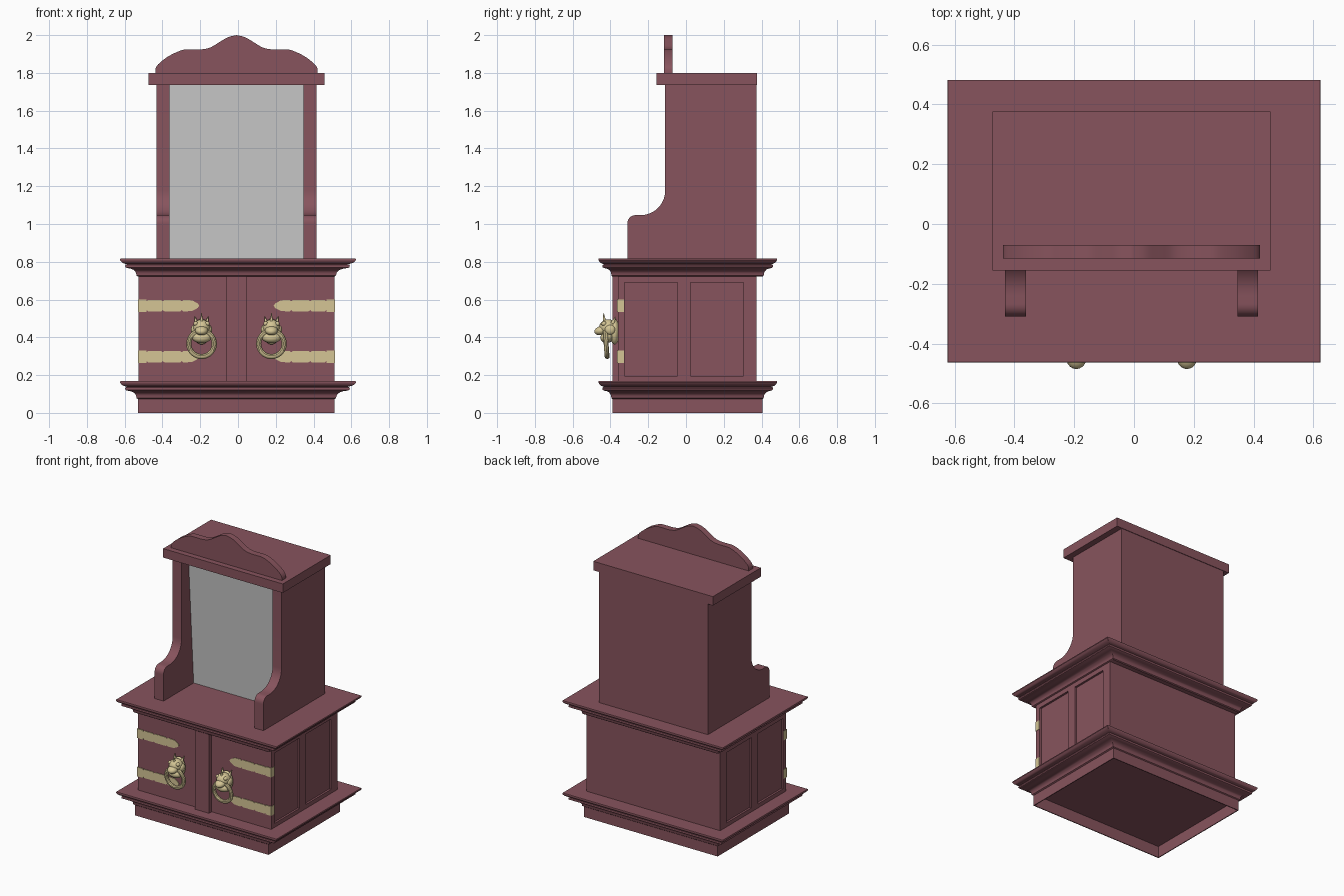
import bpy, bmesh, math
from mathutils import Matrix, Vector

if "Cube" in bpy.data.objects:
    bpy.data.objects.remove(bpy.data.objects["Cube"])

CX = -0.008  # the symmetry plane of the cabinet


def material(name, rgb):
    m = bpy.data.materials.new(name)
    m.diffuse_color = (*rgb, 1)
    m.use_nodes = True
    m.node_tree.nodes["Principled BSDF"].inputs["Base Color"].default_value = m.diffuse_color
    return m


WOOD = material("red_wood", (0.245, 0.088, 0.11))
BRASS = material("old_brass", (0.66, 0.56, 0.30))


def finish(name, bm, mat, mirror=False, angle=35):
    bmesh.ops.recalc_face_normals(bm, faces=bm.faces)
    me = bpy.data.meshes.new(name)
    bm.to_mesh(me)
    bm.free()
    me.shade_smooth()
    me.set_sharp_from_angle(angle=math.radians(angle))
    ob = bpy.data.objects.new(name, me)
    bpy.context.collection.objects.link(ob)
    ob.location.x = CX
    if mat:
        me.materials.append(mat)
    if mirror:
        ob.modifiers.new("mirror", 'MIRROR')
    return ob


def add_box(bm, x, y, z):
    size = (x[1] - x[0], y[1] - y[0], z[1] - z[0])
    mid = Vector((x[0] + x[1], y[0] + y[1], z[0] + z[1])) / 2
    bmesh.ops.create_cube(bm, size=1, matrix=Matrix.Translation(mid) @ Matrix.Diagonal((*size, 1)))


def box(name, x, y, z, mat=WOOD, **kw):
    bm = bmesh.new()
    add_box(bm, x, y, z)
    return finish(name, bm, mat, **kw)


def add_prism(bm, pts, lo, hi, axis):
    """Extrude a 2D outline along x (points are y,z) or y (points are x,z)."""
    put = (lambda p, d: (d, p[0], p[1])) if axis == 'x' else (lambda p, d: (p[0], d, p[1]))
    a = [bm.verts.new(put(p, lo)) for p in pts]
    b = [bm.verts.new(put(p, hi)) for p in pts]
    bm.faces.new(a)
    bm.faces.new(b[::-1])
    for i in range(len(pts)):
        j = (i + 1) % len(pts)
        bm.faces.new((a[i], a[j], b[j], b[i]))


def spline(pts, n=5):
    """Smooth curve through the given 2D points."""
    p = [Vector(q) for q in [pts[0]] + pts + [pts[-1]]]
    out = []
    for i in range(1, len(p) - 2):
        a, b, c, d = p[i - 1:i + 3]
        for k in range(n):
            t = k / n
            out.append(0.5 * (2 * b + (c - a) * t + (2 * a - 5 * b + 4 * c - d) * t * t
                              + (3 * b - a - 3 * c + d) * t ** 3))
    return out + [p[-1]]


def rings(name, sections, cap_low, cap_high):
    """Loft rectangles given as (x0, x1, y0, y1, z)."""
    bm = bmesh.new()
    rows = []
    for x0, x1, y0, y1, z in sections:
        rows.append([bm.verts.new((x - CX, y, z)) for x, y in
                     ((x0, y0), (x1, y0), (x1, y1), (x0, y1))])
    for a, b in zip(rows, rows[1:]):
        for i in range(4):
            j = (i + 1) % 4
            bm.faces.new((a[i], a[j], b[j], b[i]))
    if cap_low:
        bm.faces.new(rows[0][::-1])
    if cap_high:
        bm.faces.new(rows[-1])
    return finish(name, bm, WOOD)


# Hollow plinth, open underneath
rings("plinth", [(-.53, .51, -.389, .405, .085), (-.53, .51, -.389, .405, 0),
                 (-.524, .504, -.383, .399, 0), (-.524, .504, -.383, .399, .08)], False, True)

# Stepped mouldings: share of full overhang, height
PROFILE = [(0, 0), (.08, .005), (.10, .018), (.15, .027), (.26, .036), (.42, .042), (.62, .045),
           (.70, .049), (.72, .056), (.70, .062), (.62, .065), (.70, .067), (.80, .070),
           (.90, .075), (.96, .081), (1, .087), (1, .092), (.985, .095)]


def moulding(name, z, solid):
    lo, hi = (-.53, .51, -.389, .405), (-.624, .624, -.463, .482)
    rows = [tuple(a + (b - a) * t for a, b in zip(lo, hi)) + (z + h,) for t, h in PROFILE]
    rings(name, rows, solid, True)


moulding("base_moulding", .073, False)
moulding("counter_moulding", .722, True)

# Lower cupboard: core with framed, recessed side panels
box("cupboard_core", (-.505, .505), (-.34, .373), (.15, .74))
bm = bmesh.new()
for y in ((-.335, -.325), (-.045, .024), (.304, .373)):
    add_box(bm, (.50, .519), y, (.15, .74))
for y in ((-.325, -.045), (.024, .304)):
    for z in ((.15, .196), (.69, .74)):
        add_box(bm, (.50, .519), y, z)
finish("side_frame", bm, WOOD, mirror=True)

# Doors and raised centre post
box("door", (.054, .519), (-.36, -.335), (.16, .735), mirror=True)
box("centre_post", (-.055, .055), (-.389, -.335), (.16, .735))

# Strap hinges: wrapped knuckle, two notched segments, pointed tip
bm = bmesh.new()
for z in (.5675, .2975):
    h = .0325
    add_box(bm, (.476, .5215), (-.365, -.328), (z - h, z + h))
    for a, b in ((.39, .476), (.29, .39)):
        c = .009
        add_prism(bm, [(a, z - h + c), (a + c, z - h + .002), (b - c, z - h + .002), (b, z - h + c),
                       (b, z + h - c), (b - c, z + h - .002), (a + c, z + h - .002), (a, z + h - c)],
                  -.364, -.355, 'y')
    add_prism(bm, [(.29, z - h + .009), (.281, z - h + .002), (.235, z - h + .004), (.205, z - .012),
                   (.197, z), (.205, z + .012), (.235, z + h - .004), (.281, z + h - .002),
                   (.29, z + h - .009)], -.364, -.355, 'y')
finish("strap_hinge", bm, BRASS, mirror=True)

# Beast-head door pulls
U = .185
bm = bmesh.new()


def blob(dx, y, z, rx, ry, rz, tilt=0):
    m = (Matrix.Translation((U + dx, y, z)) @ Matrix.Rotation(tilt, 4, 'X')
         @ Matrix.Diagonal((rx, ry, rz, 1)))
    bmesh.ops.create_uvsphere(bm, u_segments=20, v_segments=12, radius=1, matrix=m)


def horn(dx, y, z, r, length, lean, side):
    m = (Matrix.Translation((U + dx, y, z)) @ Matrix.Rotation(lean, 4, 'X')
         @ Matrix.Rotation(side, 4, 'Y') @ Matrix.Translation((0, 0, length / 2)))
    bmesh.ops.create_cone(bm, cap_ends=True, segments=10, radius1=r, radius2=.001,
                          depth=length, matrix=m)


blob(0, -.378, .43, .046, .026, .068)            # neck
blob(0, -.412, .452, .046, .048, .043)           # skull
blob(0, -.448, .436, .034, .038, .024, .25)      # snout
blob(0, -.418, .400, .052, .036, .030, .25)      # jaw
horn(0, -.432, .485, .009, .045, .1, 0)          # crest spike
for s in (-1, 1):
    blob(s * .030, -.434, .472, .013, .014, .012)        # eye
    blob(s * .040, -.402, .440, .016, .028, .026)        # cheek
    horn(s * .026, -.388, .475, .011, .040, -.4, s * .25)  # ear
finish("beast_head", bm, BRASS, mirror=True, angle=60)

# Pull rings
bm = bmesh.new()
N, K, TUBE = 36, 10, .0135
grid = []
for i in range(N):
    a = 2 * math.pi * i / N
    row = []
    for k in range(K):
        b = 2 * math.pi * k / K
        r = .0675 + TUBE * math.cos(b)
        z = r * math.sin(a)
        row.append(bm.verts.new((U + r * math.cos(a), -.423 + TUBE * math.sin(b) - .08 * z, .366 + z)))
    grid.append(row)
for i in range(N):
    for k in range(K):
        p, q = grid[i], grid[(i + 1) % N]
        bm.faces.new((p[k], q[k], q[(k + 1) % K], p[(k + 1) % K]))
finish("pull_ring", bm, BRASS, mirror=True)

# Upper side panels with scrolled front edge
outline = [(.373, .81), (-.31, .81), (-.31, 1.0)]
outline += [(-.268 - .042 * math.cos(t * math.pi / 12), 1.005 + .042 * math.sin(t * math.pi / 12))
            for t in range(7)]
outline += [(-.24 + .13 * math.sin(t * math.pi / 20), 1.177 - .13 * math.cos(t * math.pi / 20))
            for t in range(11)]
outline += [(-.11, 1.745), (.373, 1.745)]
bm = bmesh.new()
add_prism(bm, outline, .354, .423, 'x')
finish("upper_side", bm, WOOD, mirror=True)

# Back board and slightly leaning mirror pane
box("upper_back", (-.357, .357), (.345, .373), (.81, 1.745))
bm = bmesh.new()
add_prism(bm, [(.025, .81), (-.035, 1.745), (-.015, 1.745), (.045, .81)], -.356, .356, 'x')
finish("mirror_pane", bm, None)

# Cornice board
box("cornice", (-.465, .465), (-.155, .377), (1.737, 1.80))

# Wavy crest
half = [(.43, 1.82), (.415, 1.845), (.36, 1.888), (.29, 1.92), (.24, 1.924), (.19, 1.924),
        (.14, 1.934), (.09, 1.963), (.045, 1.989), (0, 2.0)]
right = [tuple(p) for p in spline(half)]
crest = [(.43, 1.795)] + right + [(-x, z) for x, z in right[-2::-1]] + [(-.43, 1.795)]
bm = bmesh.new()
add_prism(bm, crest, -.116, -.071, 'y')
finish("crest", bm, WOOD)
